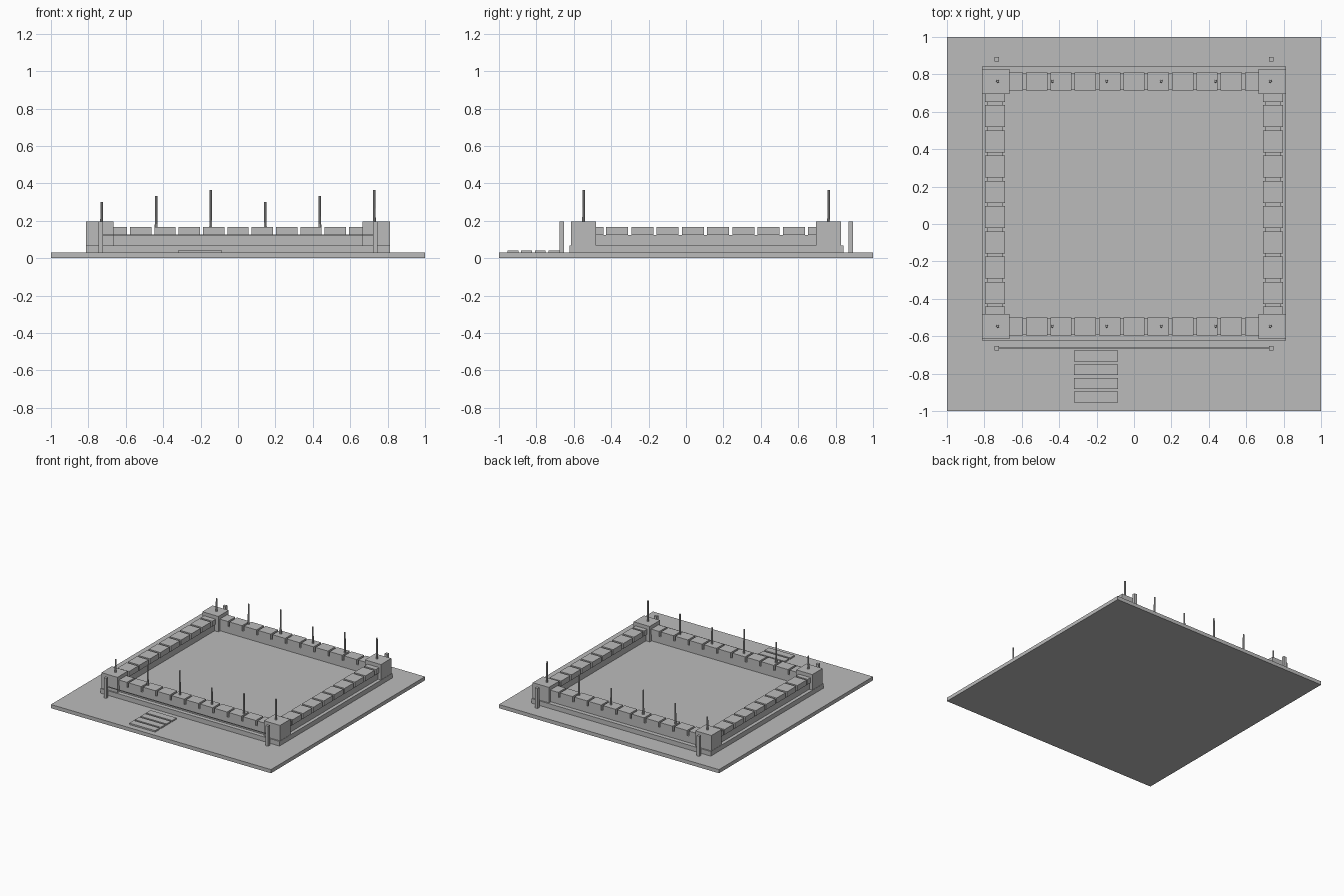
import bpy
import bmesh
from mathutils import Matrix, Vector

cube = bpy.data.objects.get("Cube")
if cube:
    bpy.data.objects.remove(cube, do_unlink=True)

# Single stone grey
stone = bpy.data.materials.new("stone_grey")
stone.use_nodes = True
stone.diffuse_color = (0.5, 0.5, 0.5, 1)
stone.node_tree.nodes["Principled BSDF"].inputs["Base Color"].default_value = (0.5, 0.5, 0.5, 1)


def finish(name, bm):
    mesh = bpy.data.meshes.new(name)
    bm.to_mesh(mesh)
    bm.free()
    mesh.materials.append(stone)
    obj = bpy.data.objects.new(name, mesh)
    bpy.context.collection.objects.link(obj)
    return obj


def box(name, x, y, z):
    """Box spanning the (low, high) pairs x, y and z."""
    bm = bmesh.new()
    low, high = Vector((x[0], y[0], z[0])), Vector((x[1], y[1], z[1]))
    size = Matrix.Diagonal(high - low).to_4x4()
    bmesh.ops.create_cube(bm, size=1, matrix=Matrix.Translation((low + high) / 2) @ size)
    return finish(name, bm)


def around(c, half):
    return (c - half, c + half)


def pole(name, x, y, bottom, top):
    bm = bmesh.new()
    height = top - bottom
    bmesh.ops.create_cone(bm, segments=8, cap_ends=True, radius1=0.008, radius2=0.006,
                          depth=height, matrix=Matrix.Translation((x, y, bottom + height / 2)))
    return finish(name, bm)


GROUND, BASE, WALK, MERLON, TOWER = 0.03, 0.068, 0.123, 0.166, 0.195
MID_Y = 0.108
ROWS = {"front": -0.547, "back": 0.763}
SIDES = {"right": -0.743, "left": 0.743}

# Ground slab and raised platform
box("ground", (-1, 1), (-1, 1), (0, GROUND))
box("platform", (-0.814, 0.814), (-0.624, 0.841), (GROUND, BASE))

# Front and back walls with merlons and flag poles
for row, y in ROWS.items():
    box(row + "_wall", (-0.7, 0.7), around(y, 0.043), (BASE, WALK))
    for k in range(-5, 6):
        box(row + "_merlon", around(0.13 * k, 0.057), around(y, 0.048), (WALK, MERLON))
    for i in range(6):
        x = 0.2915 * (i - 2.5)
        foot = TOWER if i in (0, 5) else MERLON
        pole(row + "_flag_pole", x, y, foot, (0.30, 0.333, 0.365)[i % 3])

# Side walls with merlons
for side, x in SIDES.items():
    box(side + "_wall", around(x, 0.043), (-0.5, 0.72), (BASE, WALK))
    for k in range(-4, 4):
        y = 0.104 + 0.135 * (k + 0.5)
        box(side + "_merlon", around(x, 0.053), around(y, 0.059), (WALK, MERLON))
    for y in (-0.47, 0.68):
        box(side + "_end_merlon", around(x, 0.053), around(y, 0.028), (WALK, MERLON))

# Corner towers and free-standing posts
for s, side in ((-1, "right"), (1, "left")):
    for row, y in ROWS.items():
        box(row + "_" + side + "_tower", around(s * 0.739, 0.073), around(y, 0.067), (BASE, TOWER))
        post_y = -0.664 if row == "front" else 0.882
        box(row + "_" + side + "_post", around(s * 0.735, 0.012), around(post_y, 0.012), (GROUND, TOWER))

# Rail between the front posts
box("front_rail", (-0.735, 0.735), around(-0.664, 0.003), around(0.123, 0.003))

# Entrance steps
for i in range(4):
    box("step", (-0.32, -0.085), around(-0.706 - 0.073 * i, 0.029), (GROUND, 0.042))
